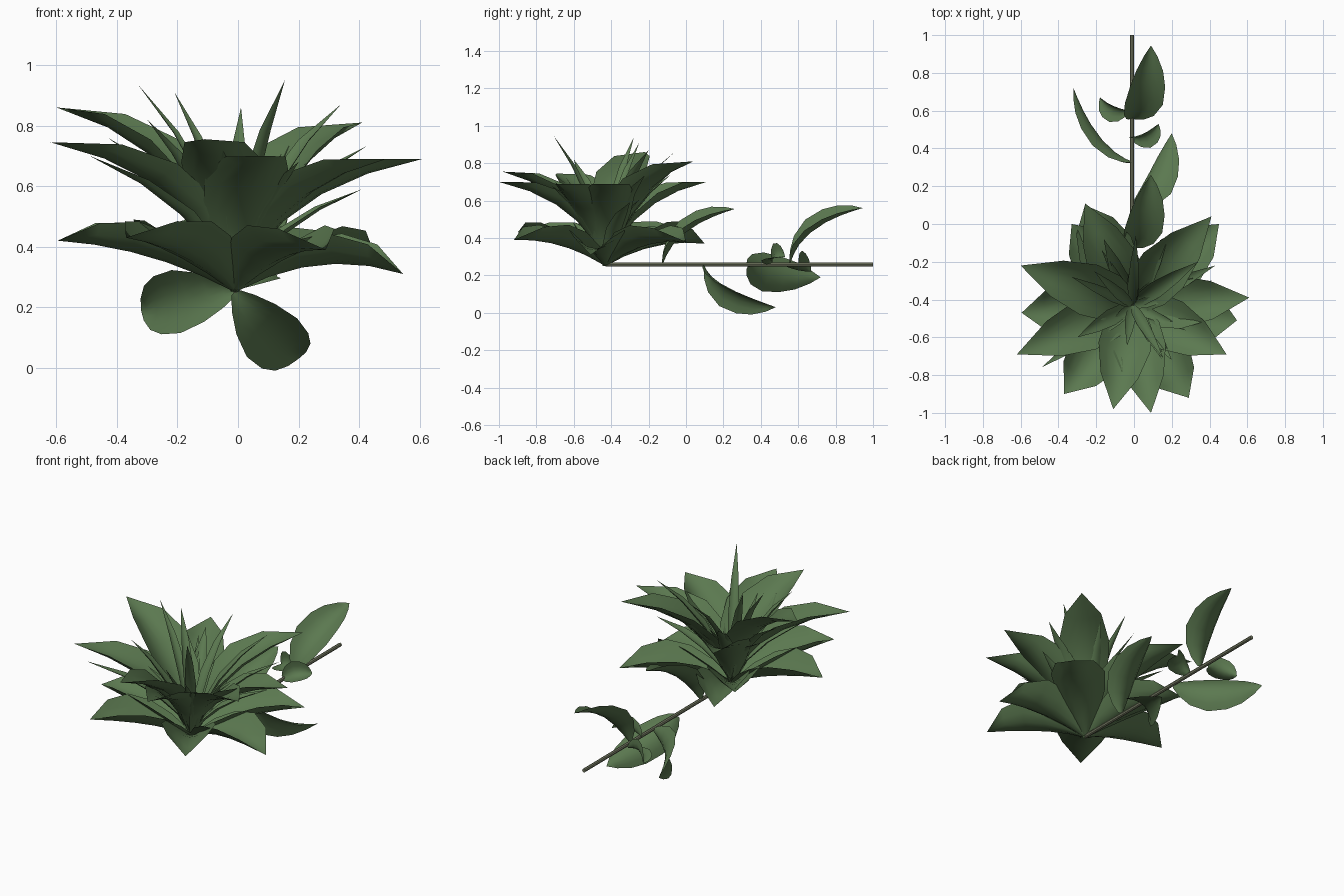
import bpy, math, random
from mathutils import Vector

if "Cube" in bpy.data.objects:
    bpy.data.objects.remove(bpy.data.objects["Cube"])

random.seed(4)
CENTER = Vector((-0.01, -0.43, 0.25))


def material(name, color):
    m = bpy.data.materials.new(name)
    m.diffuse_color = (*color, 1)
    m.use_nodes = True
    m.node_tree.nodes["Principled BSDF"].inputs["Base Color"].default_value = m.diffuse_color
    return m


green = material("leaf_green", (0.105, 0.19, 0.08))
stem_green = material("stem_green", (0.2, 0.22, 0.14))

WIDE = [(0, .1), (.2, .58), (.4, .9), (.6, 1), (.8, .72), (1, 0)]
ROUND = [(0, .15), (.1, .45), (.25, .78), (.45, 1), (.65, .92), (.8, .7), (.92, .35), (1, 0)]
SLIM = [(0, .3), (.25, .8), (.5, 1), (.75, .7), (1, 0)]


def blade(name, base, ctrl, tip, half, cup, outline=WIDE, across=6):
    """Cupped petal swept along a bent midrib, rims raised on the convex side."""
    base, ctrl, tip = Vector(base), Vector(ctrl), Vector(tip)
    side = (ctrl - base).cross(tip - ctrl).normalized()
    verts, faces = [], []
    for t, w in outline:
        p = base * (1 - t) ** 2 + ctrl * (2 * t * (1 - t)) + tip * t * t
        tangent = ((ctrl - base) * (1 - t) + (tip - ctrl) * t).normalized()
        out = tangent.cross(side)
        if w == 0:
            verts.append(p)
            continue
        for j in range(across + 1):
            u = 2 * j / across - 1
            verts.append(p + side * half * w * u + out * cup * w * u * u)
    n, last = across + 1, len(verts) - 1
    for i in range(len(outline) - 2):
        for j in range(across):
            a = i * n + j
            faces.append((a, a + 1, a + n + 1, a + n))
    a = (len(outline) - 2) * n
    faces += [(a + j, a + j + 1, last) for j in range(across)]
    mesh = bpy.data.meshes.new(name)
    mesh.from_pydata([tuple(v) for v in verts], [], faces)
    mesh.materials.append(green)
    mesh.shade_smooth()
    ob = bpy.data.objects.new(name, mesh)
    bpy.context.collection.objects.link(ob)
    return ob


def flower_blade(name, tip, r, z, half, cup, outline=WIDE):
    """Petal growing from the flower centre; r and z place the bend."""
    radial = Vector((tip[0] - CENTER.x, tip[1] - CENTER.y, 0)).normalized()
    ctrl = CENTER + radial * r
    ctrl.z = z
    blade(name, CENTER, ctrl, tip, half, cup, outline)


# Stem
bpy.ops.mesh.primitive_cylinder_add(vertices=8, radius=0.011, depth=1.43,
                                    location=(-0.01, 0.285, 0.258),
                                    rotation=(math.pi / 2, 0, 0))
stem = bpy.context.object
stem.name = "stem"
stem.data.materials.append(stem_green)
bpy.ops.object.shade_smooth_by_angle()

# Lower drooping petals
for tip in [(-.595, -.47, .42), (-.37, -.9, .43), (.29, -.92, .39),
            (.545, -.51, .31), (.45, 0, .38), (-.33, 0, .44), (-.26, .1, .37)]:
    flower_blade("lower_petal", tip, .28, .40, .15, .10)

# Upper broad petals
for tip in [(.61, -.39, .69), (.41, .04, .81), (-.6, -.22, .86), (-.62, -.69, .745),
            (-.11, -.98, .755), (.09, -1, .70), (.49, -.69, .69), (-.26, .11, .70)]:
    flower_blade("upper_petal", tip, .13, .25 + .78 * (tip[2] - .25), .14, .07)

# Middle narrow petals
for tip in [(-.49, -.76, .70), (.43, -.22, .735), (.41, -.3, .59), (-.43, -.26, .76),
            (.34, -.2, .87), (.2, -.72, .68), (-.05, -.86, .72), (-.3, -.6, .82),
            (-.16, -.08, .74), (.18, -.07, .76)]:
    flower_blade("middle_petal", tip, .12, .25 + .62 * (tip[2] - .25), .045, .02, SLIM)

# Inner spikes
for tip in [(.155, -.71, .95), (-.33, -.28, .935), (-.21, -.25, .91), (.01, -.06, .86)]:
    flower_blade("inner_spike", tip, .06, .62, .03, .012, SLIM)
for i in range(10):
    a = 2 * math.pi * (i + .3) / 10
    r = random.uniform(.18, .35)
    tip = (CENTER.x + r * math.cos(a), CENTER.y + r * math.sin(a), random.uniform(.58, .74))
    flower_blade("inner_spike", tip, .05, .48, .028, .01, SLIM)

# Stem leaves: leave the stem sideways, then bend along it
for base, ctrl, tip in [
        ((-.01, .1, .25), (.11, .15, .1), (.2, .48, .03)),
        ((-.01, -.12, .27), (.05, -.05, .47), (.09, .26, .555)),
        ((-.01, .33, .25), (-.2, .4, .22), (-.32, .72, .19)),
        ((-.01, .56, .27), (.055, .62, .48), (.09, .945, .56))]:
    blade("stem_leaf", base, ctrl, tip, .105, .05, ROUND)

# Small curled leaves
blade("small_leaf", (-.02, .46, .26), (.07, .45, .32), (.13, .53, .3), .06, .045, ROUND)
blade("small_leaf", (-.03, .6, .25), (-.12, .59, .28), (-.18, .67, .22), .06, .045, ROUND)
